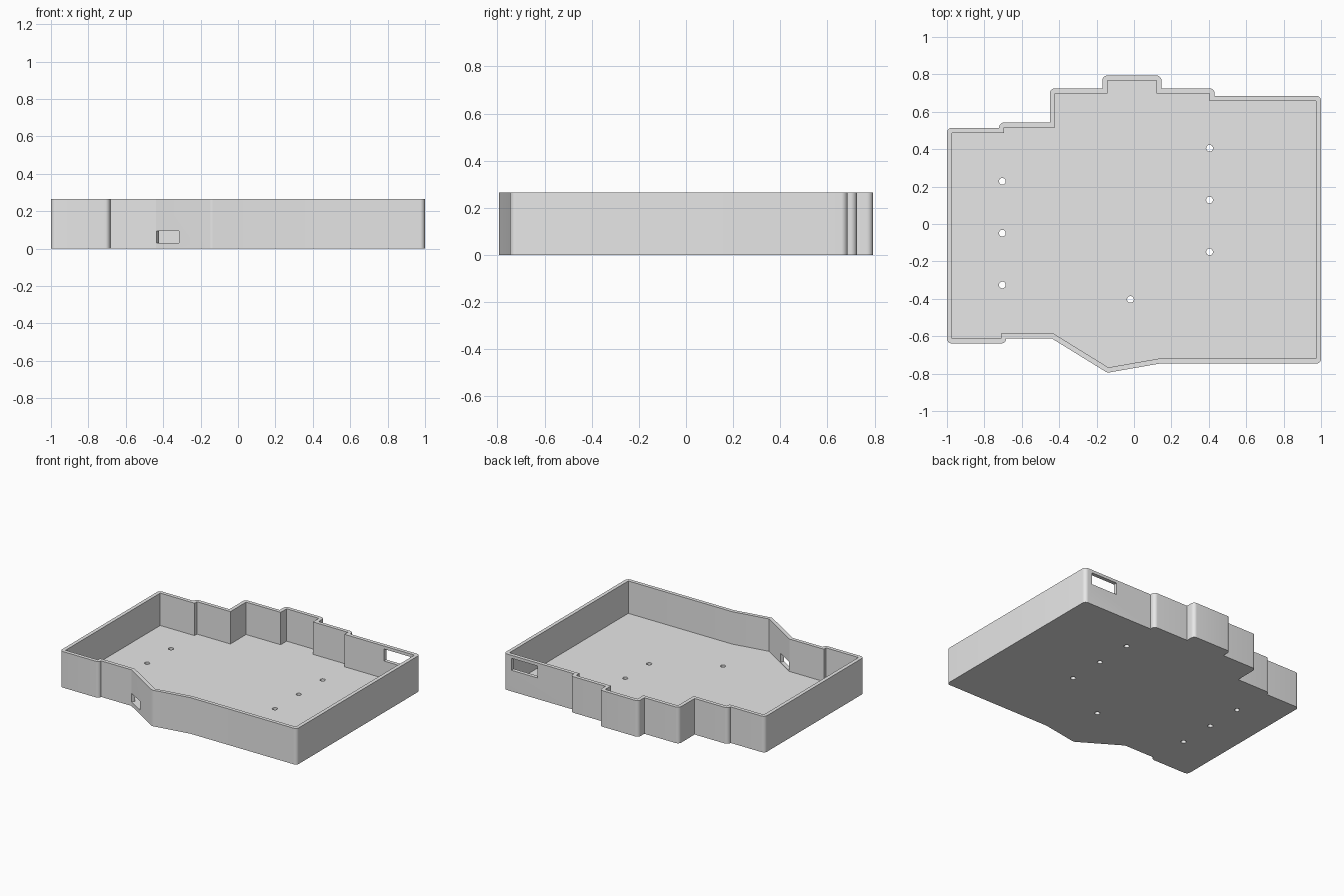
import bpy, bmesh, math
from mathutils import Vector

if "Cube" in bpy.data.objects:
    bpy.data.objects.remove(bpy.data.objects["Cube"])

WALL, FLOOR, HEIGHT = 0.027, 0.027, 0.265

# Inside outline of the tray, counter-clockwise
INNER = [Vector(p) for p in [
    (-0.973, -0.612), (-0.71, -0.612), (-0.71, -0.586), (-0.43, -0.586),
    (-0.137, -0.767), (0.131, -0.72), (0.973, -0.72), (0.973, 0.658),
    (0.404, 0.658), (0.404, 0.698), (0.12, 0.698), (0.12, 0.767),
    (-0.142, 0.767), (-0.142, 0.698), (-0.423, 0.698), (-0.423, 0.516),
    (-0.694, 0.516), (-0.694, 0.487), (-0.973, 0.487)]]


def offset_outline(points, dist, steps=8):
    """Grow an outline: round the convex corners, mitre the concave ones."""
    result = []
    for i, p in enumerate(points):
        d1 = (p - points[i - 1]).normalized()
        d2 = (points[(i + 1) % len(points)] - p).normalized()
        n1, n2 = Vector((d1.y, -d1.x)), Vector((d2.y, -d2.x))
        turn = math.atan2(d1.x * d2.y - d1.y * d2.x, d1.dot(d2))
        if turn > 0:
            a = math.atan2(n1.y, n1.x)
            count = max(2, round(steps * turn / (math.pi / 2)))
            for k in range(count + 1):
                t = a + turn * k / count
                result.append(p + dist * Vector((math.cos(t), math.sin(t))))
        else:
            result.append(p + (n1 + n2) * dist / (1 + n1.dot(n2)))
    return result


def prism(name, outline, z0, z1):
    """Solid with a flat outline between two heights."""
    bm = bmesh.new()
    face = bm.faces.new([bm.verts.new((p[0], p[1], z0)) for p in outline])
    ext = bmesh.ops.extrude_face_region(bm, geom=[face])
    bmesh.ops.translate(bm, vec=(0, 0, z1 - z0),
                        verts=[v for v in ext["geom"] if isinstance(v, bmesh.types.BMVert)])
    bmesh.ops.recalc_face_normals(bm, faces=bm.faces)
    mesh = bpy.data.meshes.new(name)
    bm.to_mesh(mesh)
    bm.free()
    obj = bpy.data.objects.new(name, mesh)
    bpy.context.collection.objects.link(obj)
    return obj


def slot(name, center, length, depth, angle, z0, z1):
    """Rectangular cutter turned about the vertical axis."""
    u = Vector((math.cos(angle), math.sin(angle))) * length / 2
    v = Vector((-math.sin(angle), math.cos(angle))) * depth / 2
    c = Vector(center)
    return prism(name, [c - u - v, c + u - v, c + u + v, c - u + v], z0, z1)


def cut(target, cutter):
    cutter.hide_render = True
    mod = target.modifiers.new("cut", 'BOOLEAN')
    mod.operation, mod.solver, mod.object = 'DIFFERENCE', 'EXACT', cutter
    bpy.context.view_layer.objects.active = target
    bpy.ops.object.modifier_apply(modifier=mod.name)
    bpy.data.objects.remove(cutter)


# Tray body with its cavity
tray = prism("tray", offset_outline(INNER, WALL), 0, HEIGHT)
cut(tray, prism("cavity_cutter", INNER, FLOOR, HEIGHT + 0.1))

# Screw holes through the floor
for x, y in [(-0.704, 0.228), (-0.704, -0.049), (-0.704, -0.326),
             (0.404, 0.405), (0.404, 0.128), (0.404, -0.149), (-0.019, -0.403)]:
    ring = [(x + 0.018 * math.cos(k * math.tau / 24), y + 0.018 * math.sin(k * math.tau / 24))
            for k in range(24)]
    cut(tray, prism("hole_cutter", ring, -0.05, FLOOR + 0.05))

# Port in the slanted front wall and window in the back wall
slant = INNER[4] - INNER[3]
cut(tray, slot("front_port_cutter", (-0.375, -0.651), 0.141, 0.12,
               math.atan2(slant.y, slant.x), 0.03, 0.095))
cut(tray, slot("back_window_cutter", (0.832, 0.672), 0.213, 0.12, 0, 0.155, 0.243))

# Grey plastic
grey = bpy.data.materials.new("grey_plastic")
grey.diffuse_color = (0.8, 0.8, 0.8, 1)
grey.use_nodes = True
grey.node_tree.nodes["Principled BSDF"].inputs["Base Color"].default_value = grey.diffuse_color
tray.data.materials.clear()
tray.data.materials.append(grey)
for f in tray.data.polygons:
    f.material_index = 0

bpy.ops.object.select_all(action='DESELECT')
tray.select_set(True)
bpy.context.view_layer.objects.active = tray
bpy.ops.object.shade_smooth_by_angle(angle=math.radians(30))
